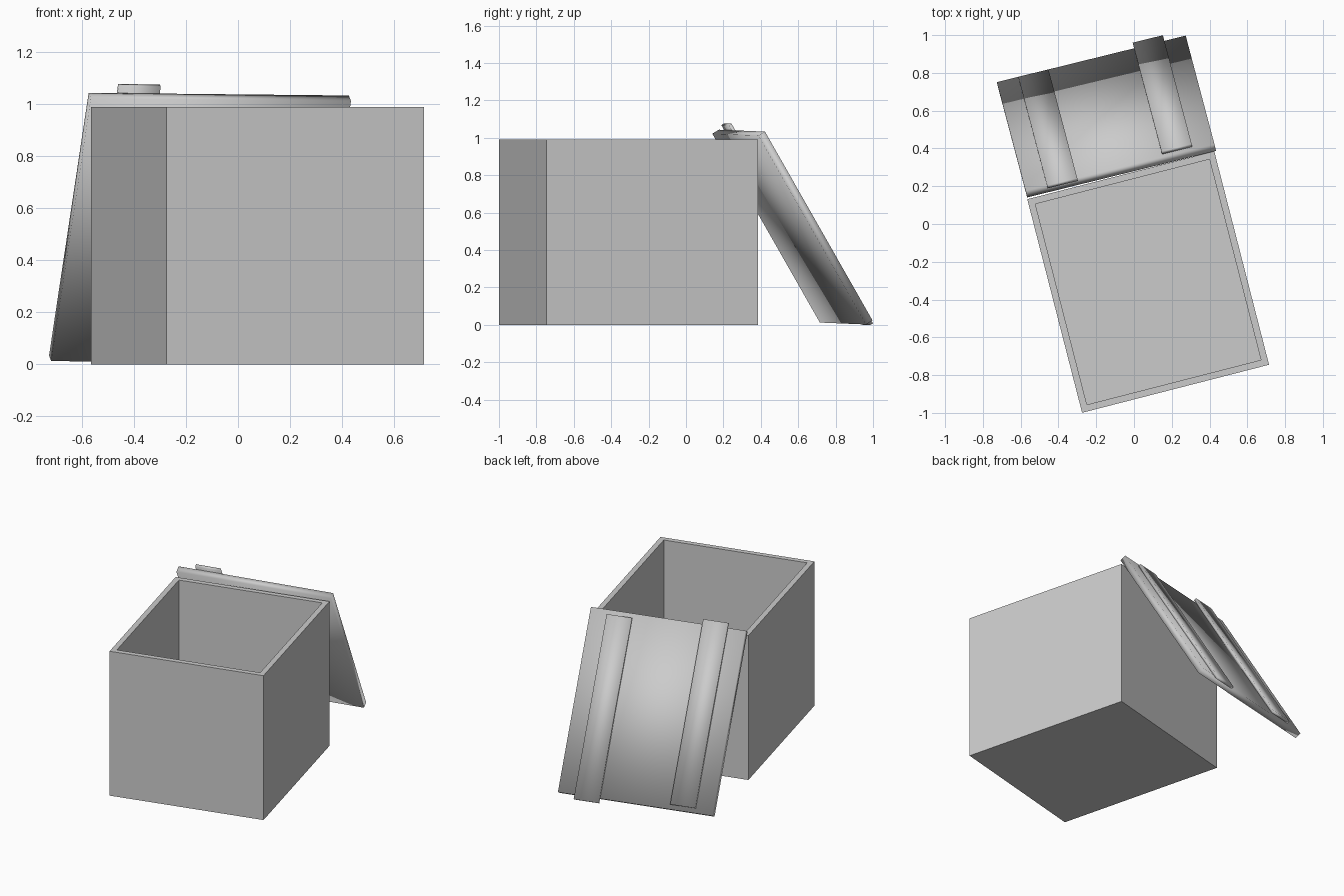
import bpy
import bmesh
import math
from mathutils import Matrix, Vector

cube = bpy.data.objects.get("Cube")
if cube:
    bpy.data.objects.remove(cube, do_unlink=True)

# Single plain grey for everything
GREY = (0.6, 0.6, 0.6, 1.0)
grey = bpy.data.materials.new("plain_grey")
grey.use_nodes = True
grey.diffuse_color = GREY
grey.node_tree.nodes["Principled BSDF"].inputs["Base Color"].default_value = GREY


def add_object(name, bm, matrix, smooth=False):
    bmesh.ops.recalc_face_normals(bm, faces=bm.faces)
    mesh = bpy.data.meshes.new(name)
    for face in bm.faces:
        face.smooth = smooth
    bm.to_mesh(mesh)
    bm.free()
    mesh.materials.append(grey)
    obj = bpy.data.objects.new(name, mesh)
    obj.matrix_world = matrix
    bpy.context.collection.objects.link(obj)
    return obj


def block(size, center=(0, 0, 0)):
    bm = bmesh.new()
    bmesh.ops.create_cube(bm, size=1)
    bmesh.ops.scale(bm, vec=size, verts=bm.verts)
    bmesh.ops.translate(bm, vec=center, verts=bm.verts)
    return bm


# Open crate: a block whose top is inset and pushed down to form the walls
width, depth, height, wall = 1.022, 1.167, 0.99, 0.05
bm = block((width, depth, height), (0, 0, height / 2))
top = max(bm.faces, key=lambda f: f.calc_center_median().z)
bmesh.ops.inset_region(bm, faces=[top], thickness=wall)
cavity = bmesh.ops.extrude_face_region(bm, geom=[top])
floor_verts = [v for v in cavity["geom"] if isinstance(v, bmesh.types.BMVert)]
bmesh.ops.translate(bm, vec=(0, 0, wall - height), verts=floor_verts)
if top.is_valid:
    bmesh.ops.delete(bm, geom=[top], context="FACES_ONLY")
crate_place = Matrix.Translation((0.075, -0.307, 0)) @ Matrix.Rotation(math.radians(14.4), 4, "Z")
add_object("crate_body", bm, crate_place)

# Frame of the leaning lid: across, up the slope, and outward
yaw, lean = math.radians(13.85), math.radians(30.5)
across = Vector((math.cos(yaw), math.sin(yaw), -0.01)).normalized()
back = Vector((-math.sin(yaw), math.cos(yaw), 0))
slope = Vector((0, 0, math.cos(lean))) - back * math.sin(lean)
outward = across.cross(slope).normalized() * -1
slope = across.cross(outward).normalized()
if slope.z < 0:
    slope = -slope
if outward.dot(back) < 0:
    outward = -outward
# Keep the frame right-handed by listing the across axis reversed
lid_place = Matrix((-across, slope, outward)).transposed().to_4x4()
lid_place.translation = Vector((-0.146, 0.569, 0.523))

# Lid panel and its two staggered straps, softly shaded
length, thick, strap_thick = 1.172, 0.042, 0.018
add_object("lid_panel", block((1.03, length, thick)), lid_place, smooth=True)
for name, side in (("left_strap", 1), ("right_strap", -1)):
    center = (-side * 0.316, -side * 0.03, (thick + strap_thick) / 2)
    add_object(name, block((0.165, length, strap_thick), center), lid_place, smooth=True)
